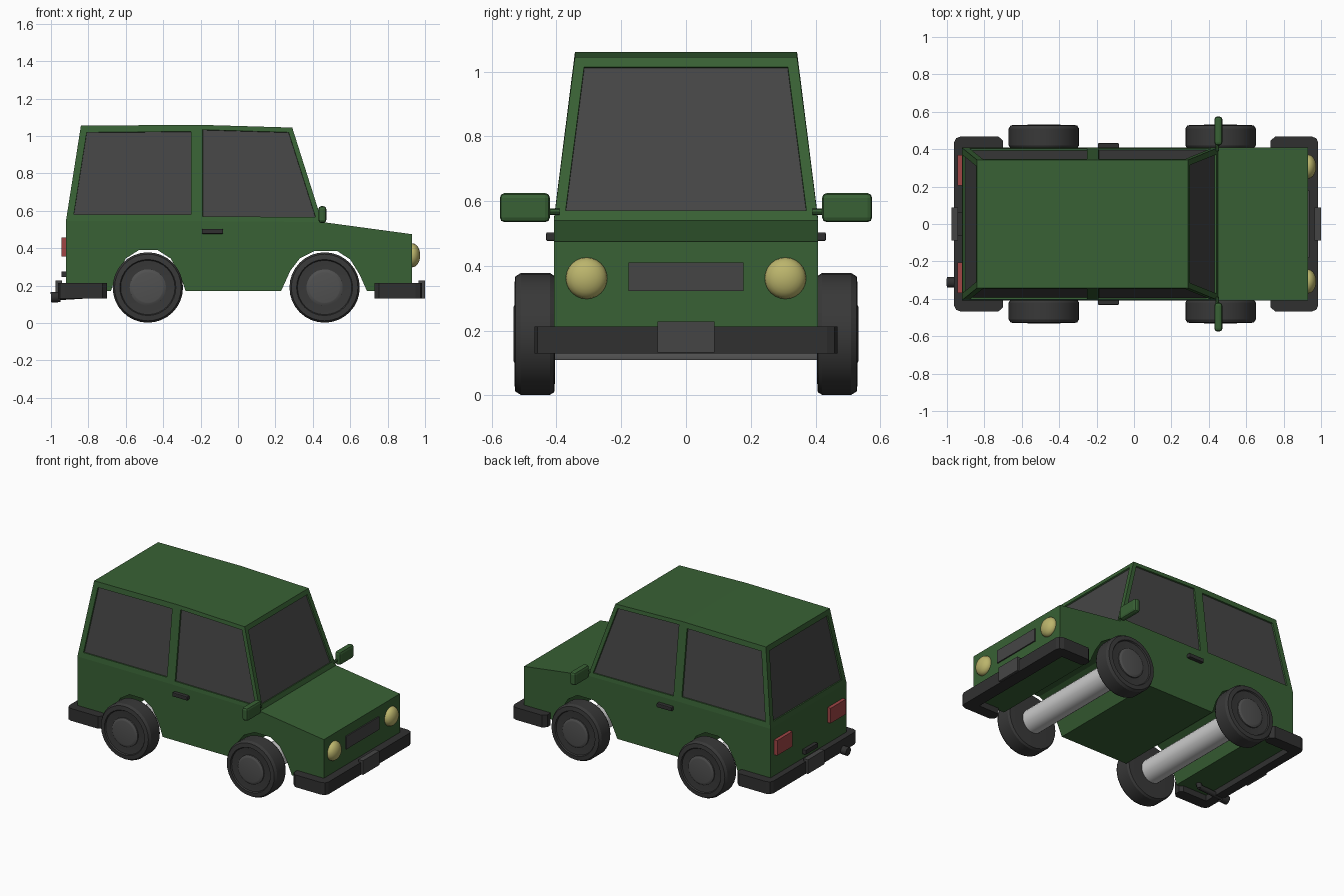
import bpy, bmesh
from math import pi, cos, sin
from mathutils import Vector

if "Cube" in bpy.data.objects:
    bpy.data.objects.remove(bpy.data.objects["Cube"])


def material(name, r, g, b):
    m = bpy.data.materials.new(name)
    m.diffuse_color = (r, g, b, 1)
    m.use_nodes = True
    m.node_tree.nodes["Principled BSDF"].inputs["Base Color"].default_value = m.diffuse_color
    return m


GREEN = material("green_paint", 0.04, 0.12, 0.035)
GLASS = material("dark_glass", 0.06, 0.06, 0.06)
BLACK = material("black_plastic", 0.03, 0.03, 0.03)
RUBBER = material("rubber", 0.04, 0.04, 0.04)
RIM = material("rim_grey", 0.08, 0.08, 0.08)
YELLOW = material("lamp_yellow", 0.5, 0.46, 0.15)
RED = material("lamp_red", 0.35, 0.06, 0.06)


def finish(name, bm, *mats, smooth=False):
    bmesh.ops.recalc_face_normals(bm, faces=bm.faces)
    me = bpy.data.meshes.new(name)
    bm.to_mesh(me)
    bm.free()
    for m in mats:
        me.materials.append(m)
    ob = bpy.data.objects.new(name, me)
    bpy.context.collection.objects.link(ob)
    if smooth:
        bpy.ops.object.select_all(action='DESELECT')
        ob.select_set(True)
        bpy.context.view_layer.objects.active = ob
        bpy.ops.object.shade_smooth_by_angle(angle=pi / 6)
    return ob


def box(name, lo, hi, mat, bevel=0):
    lo, hi = Vector(lo), Vector(hi)
    bm = bmesh.new()
    bmesh.ops.create_cube(bm, size=1)
    for v in bm.verts:
        v.co = (lo + hi) / 2 + v.co * (hi - lo)
    if bevel:
        bmesh.ops.bevel(bm, geom=bm.edges[:], offset=bevel, segments=2,
                        profile=0.5, affect='EDGES')
    return finish(name, bm, mat)


def prism(name, pts, vec, mat):
    bm = bmesh.new()
    f = bm.faces.new([bm.verts.new(p) for p in pts])
    ext = bmesh.ops.extrude_face_region(bm, geom=[f], use_keep_orig=True)
    bmesh.ops.translate(bm, vec=vec, verts=[v for v in ext["geom"]
                                            if isinstance(v, bmesh.types.BMVert)])
    return finish(name, bm, mat)


def rod(name, a, b, r, mat=None, sides=16):
    a, b = Vector(a), Vector(b)
    bm = bmesh.new()
    bmesh.ops.create_cone(bm, cap_ends=True, segments=sides, radius1=r, radius2=r,
                          depth=(b - a).length)
    rot = (b - a).to_track_quat('Z', 'Y')
    for v in bm.verts:
        v.co = rot @ v.co + (a + b) / 2
    return finish(name, bm, *([mat] if mat else []), smooth=True)


def lathe(name, prof, x, z, side, mat, sides=32):
    # revolve (radius, y) profile around a wheel axis
    bm = bmesh.new()
    rings = [[bm.verts.new((x + r * cos(2 * pi * i / sides), side * y,
                            z + r * sin(2 * pi * i / sides)))
              for i in range(sides)] for r, y in prof]
    for a, b in zip(rings, rings[1:]):
        for i in range(sides):
            j = (i + 1) % sides
            bm.faces.new((a[i], a[j], b[j], b[i]))
    bm.faces.new(rings[0])
    bm.faces.new(rings[-1])
    return finish(name, bm, mat, smooth=True)


# Lower body: side profile with wheel arches, extruded across the width
W = 0.408
profile = [(-0.92, 0.17), (-0.92, 0.545), (-0.215, 0.545), (0.45, 0.54), (0.93, 0.475),
           (0.93, 0.17), (0.69, 0.17), (0.65, 0.26), (0.60, 0.34), (0.53, 0.385),
           (0.41, 0.385), (0.33, 0.345), (0.28, 0.28), (0.23, 0.17),
           (-0.28, 0.17), (-0.31, 0.26), (-0.36, 0.345), (-0.43, 0.39),
           (-0.53, 0.39), (-0.60, 0.345), (-0.65, 0.26), (-0.68, 0.17)]
prism("lower_body", [(x, -W, z) for x, z in profile], (0, 2 * W, 0), GREEN)

# Cabin: lofted belt and roof lines, windows inset into the side faces
bm = bmesh.new()
belt, roof = [], []
xs = [((-0.92, 0.545), (-0.84, 1.055)), ((-0.215, 0.545), (-0.215, 1.06)),
      ((0.45, 0.54), (0.29, 1.045))]
for s, order in ((-1, xs), (1, xs[::-1])):
    for (bx, bz), (rx, rz) in order:
        belt.append(bm.verts.new((bx, s * W, bz)))
        roof.append(bm.verts.new((rx, s * 0.343, rz)))
panes = []
for i in range(6):
    j = (i + 1) % 6
    panes.append(bm.faces.new((belt[i], belt[j], roof[j], roof[i])))
for ring in (belt, roof):
    bm.faces.new((ring[0], ring[1], ring[4], ring[5]))
    bm.faces.new((ring[1], ring[2], ring[3], ring[4]))
bmesh.ops.recalc_face_normals(bm, faces=bm.faces)
for f, t in zip(panes, (0.036, 0.026, 0.032, 0.026, 0.036, 0.036)):
    bmesh.ops.inset_region(bm, faces=[f], thickness=t, use_even_offset=True)
    bmesh.ops.inset_region(bm, faces=[f], thickness=0.001, depth=-0.01)
    f.material_index = 1
finish("cabin", bm, GREEN, GLASS)

# Wheels and axles
for x, end in ((-0.482, "rear"), (0.463, "front")):
    rod(end + "_axle", (x, -0.42, 0.19), (x, 0.42, 0.19), 0.08, sides=24)
    for s, side in ((-1, "right"), (1, "left")):
        lathe(f"{end}_{side}_tyre",
              [(0.15, 0.405), (0.18, 0.407), (0.188, 0.42), (0.188, 0.51),
               (0.178, 0.527), (0.15, 0.53), (0.145, 0.522), (0.10, 0.518)],
              x, 0.19, s, RUBBER)
        lathe(f"{end}_{side}_hub",
              [(0.097, 0.50), (0.097, 0.526), (0.085, 0.532), (0.08, 0.533)],
              x, 0.19, s, RIM)

# Wrap-around bumpers and number plates
for d, tip, back, end in ((1, 0.985, 0.73, "front"), (-1, 0.962, 0.70, "rear")):
    half = [(back + 0.02, 0.39), (back, 0.41), (back, 0.445), (back + 0.025, 0.468),
            (tip - 0.035, 0.468), (tip - 0.01, 0.458), (tip, 0.435)]
    loop = [(x, y) for x, y in half] + [(x, -y) for x, y in half[::-1]]
    loop += [(0.90, -0.39), (0.90, 0.39)]
    prism(end + "_bumper", [(d * x, y, 0.13) for x, y in loop], (0, 0, 0.083), BLACK)
    xs2 = sorted((d * (tip - 0.02), d * (tip + 0.015)))
    box(end + "_plate", (xs2[0], -0.088, 0.132), (xs2[1], 0.088, 0.228), GLASS)

# Grille and rear latch
box("grille", (0.92, -0.178, 0.323), (0.938, 0.178, 0.41), GLASS)
box("rear_latch", (-0.945, -0.065, 0.245), (-0.915, 0.065, 0.275), BLACK)

for s, side in ((-1, "right"), (1, "left")):
    # Headlight: flattened ball
    bm = bmesh.new()
    bmesh.ops.create_uvsphere(bm, u_segments=24, v_segments=12, radius=0.064)
    for v in bm.verts:
        v.co = (0.932 + v.co.z * 0.66, s * 0.307 + v.co.y, 0.362 + v.co.x)
    finish(side + "_headlight", bm, YELLOW, smooth=True)
    # Tail light, door handle
    y0, y1 = sorted((s * 0.205, s * 0.368))
    box(side + "_tail_light", (-0.943, y0, 0.355), (-0.915, y1, 0.457), RED)
    y0, y1 = sorted((s * 0.40, s * 0.432))
    box(side + "_door_handle", (-0.193, y0, 0.477), (-0.08, y1, 0.504), BLACK, 0.005)
    # Wing mirror with recessed glass-side face, and its arm
    y0, y1 = sorted((s * 0.42, s * 0.575))
    box(side + "_mirror", (0.43, y0, 0.535), (0.472, y1, 0.625), GREEN, 0.015)
    rod(side + "_mirror_arm", (0.445, s * 0.39, 0.567), (0.445, s * 0.43, 0.567),
        0.01, GREEN, 8)

# Exhaust
rod("exhaust_tip", (-1.0, -0.312, 0.137), (-0.95, -0.312, 0.14), 0.028, BLACK)
rod("exhaust_pipe", (-0.96, -0.312, 0.139), (-0.78, -0.312, 0.15), 0.017, BLACK)
rod("exhaust_bend", (-0.785, -0.312, 0.145), (-0.77, -0.312, 0.19), 0.017, BLACK)
